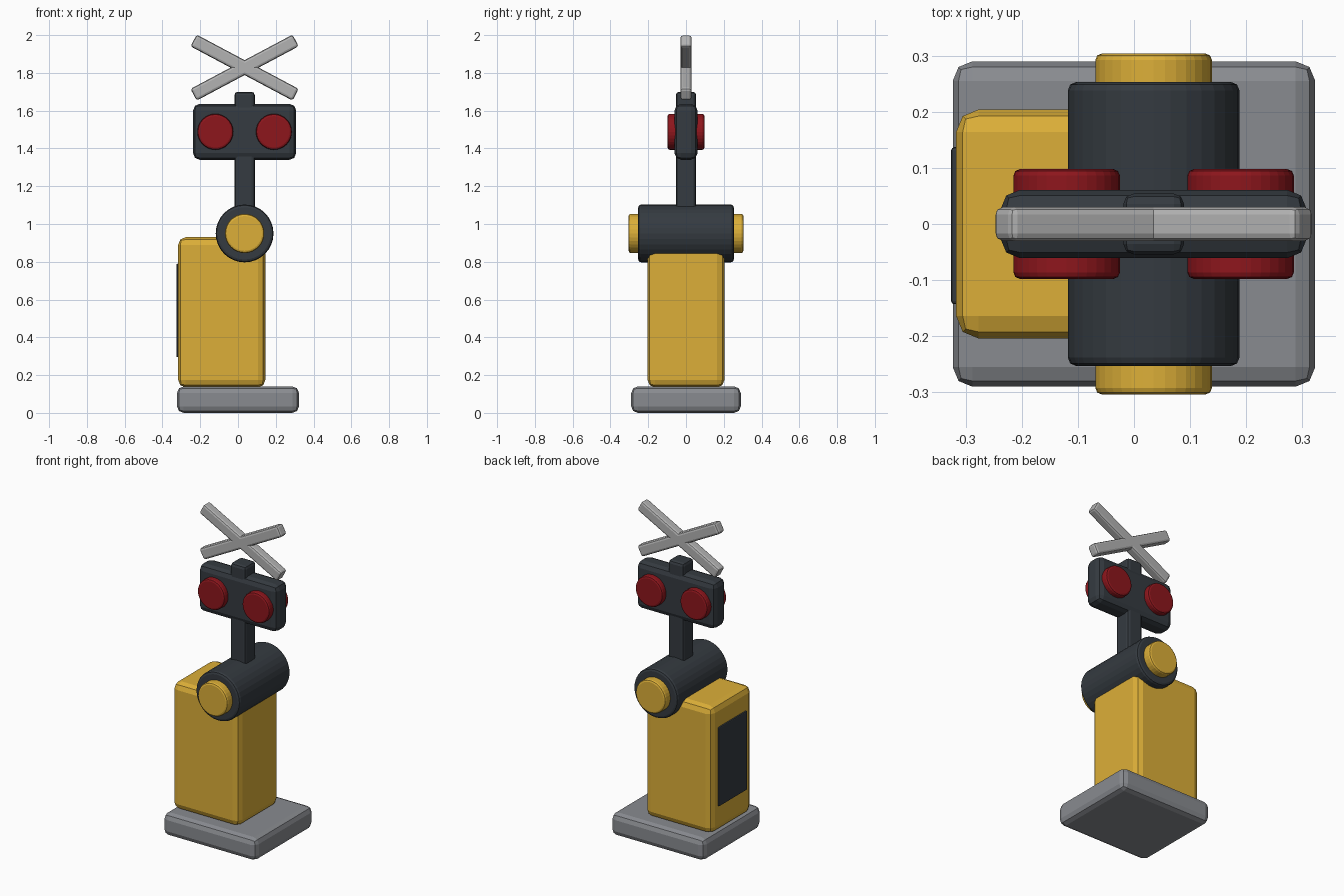
import bpy
from math import radians

if "Cube" in bpy.data.objects:
    bpy.data.objects.remove(bpy.data.objects["Cube"])


def material(name, rgb):
    m = bpy.data.materials.new(name)
    m.diffuse_color = (*rgb, 1)
    m.use_nodes = True
    m.node_tree.nodes["Principled BSDF"].inputs["Base Color"].default_value = m.diffuse_color
    return m


YELLOW = material("yellow", (0.72, 0.43, 0.04))
DARK = material("dark", (0.035, 0.043, 0.052))
RED = material("red", (0.27, 0.008, 0.012))
GREY = material("grey", (0.25, 0.26, 0.28))
LIGHT = material("light_grey", (0.45, 0.45, 0.45))


def finish(ob, name, mat, bevel):
    ob.name = name
    ob.data.materials.append(mat)
    mod = ob.modifiers.new("bevel", "BEVEL")
    mod.width, mod.segments = bevel, 2
    mod.limit_method, mod.angle_limit = "ANGLE", radians(40)
    return ob


def box(name, lo, hi, mat, bevel, tilt=0):
    bpy.ops.mesh.primitive_cube_add(size=1, location=[(a + b) / 2 for a, b in zip(lo, hi)])
    ob = bpy.context.object
    ob.scale = [b - a for a, b in zip(lo, hi)]
    bpy.ops.object.transform_apply(location=False, rotation=False, scale=True)
    ob.rotation_euler.y = radians(tilt)
    return finish(ob, name, mat, bevel)


def drum(name, x, z, radius, half_depth, mat, bevel):
    bpy.ops.mesh.primitive_cylinder_add(vertices=32, radius=radius, depth=2 * half_depth,
                                        location=(x, 0, z), rotation=(radians(90), 0, 0))
    return finish(bpy.context.object, name, mat, bevel)


X = 0.035  # axis of the mast

# Foot and cabinet with its rear door
box("base", (-0.323, -0.29, 0), (0.323, 0.29, 0.14), GREY, 0.035)
box("cabinet", (-0.317, -0.204, 0.135), (0.145, 0.204, 0.93), YELLOW, 0.04)
box("cabinet_door", (-0.326, -0.143, 0.295), (-0.29, 0.137, 0.79), DARK, 0.006)

# Pivot drum with yellow caps on both ends
drum("pivot_drum", X, 0.95, 0.153, 0.253, DARK, 0.015)
drum("pivot_caps", X, 0.95, 0.104, 0.304, YELLOW, 0.012)

# Mast and signal head
box("mast", (X - 0.054, -0.054, 0.95), (X + 0.054, 0.054, 1.7), DARK, 0.018)
box("signal_box", (X - 0.273, -0.061, 1.34), (X + 0.273, 0.061, 1.636), DARK, 0.035)
for side, dx in (("left", -0.155), ("right", 0.155)):
    drum(side + "_lamps", X + dx, 1.488, 0.095, 0.098, RED, 0.012)

# Crossed boards
for side, tilt in (("falling", 28), ("rising", -28)):
    box(side + "_board", (X - 0.306, -0.03, 1.793), (X + 0.306, 0.03, 1.863), LIGHT, 0.013, tilt)
